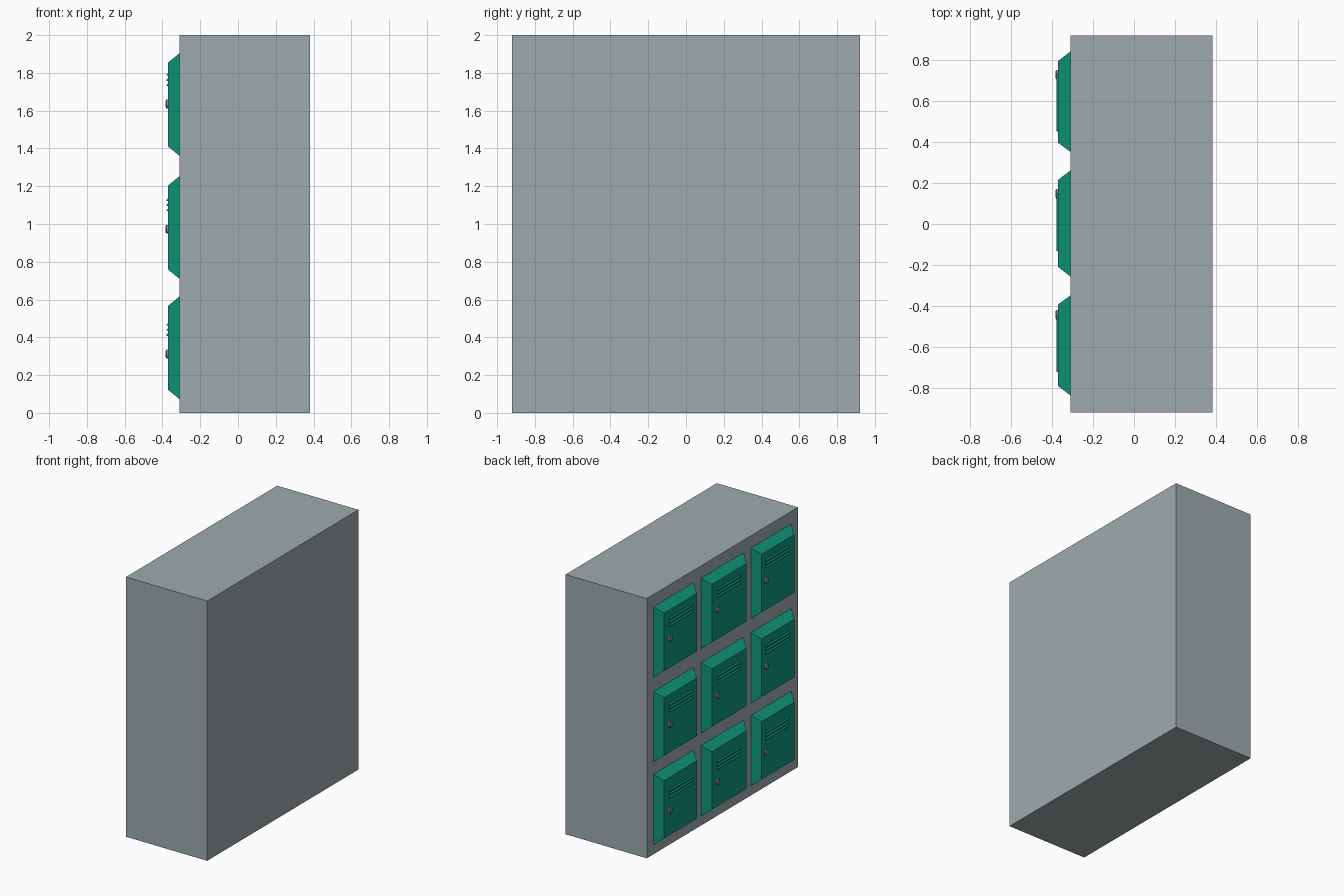
import bpy, bmesh, math
from mathutils import Matrix, Vector

if "Cube" in bpy.data.objects:
    bpy.data.objects.remove(bpy.data.objects["Cube"])


def material(name, rgb):
    m = bpy.data.materials.new(name)
    m.diffuse_color = (*rgb, 1)
    m.use_nodes = True
    m.node_tree.nodes["Principled BSDF"].inputs["Base Color"].default_value = m.diffuse_color
    return m


GREY = material("cabinet grey", (0.345, 0.405, 0.425))
GREEN = material("door green", (0.005, 0.32, 0.21))
METAL = material("knob metal", (0.26, 0.28, 0.29))


def make(name, bm, mat):
    bmesh.ops.recalc_face_normals(bm, faces=bm.faces)
    me = bpy.data.meshes.new(name)
    bm.to_mesh(me)
    bm.free()
    me.materials.append(mat)
    ob = bpy.data.objects.new(name, me)
    bpy.context.collection.objects.link(ob)
    return ob


def taper_box(bm, x0, x1, back, front):
    """Box along x; back and front are (y0, y1, z0, z1) rectangles."""
    rings = []
    for x, (y0, y1, z0, z1) in ((x0, back), (x1, front)):
        rings.append([bm.verts.new((x, y, z)) for y, z in
                      ((y0, z0), (y1, z0), (y1, z1), (y0, z1))])
    a, b = rings
    bm.faces.new(a)
    bm.faces.new(b)
    for i in range(4):
        j = (i + 1) % 4
        bm.faces.new((a[i], a[j], b[j], b[i]))


# Cabinet body
FACE_X, DOOR_X = -0.31, -0.37
bm = bmesh.new()
body = (-0.92, 0.92, 0, 2)
taper_box(bm, FACE_X, 0.382, body, body)
make("cabinet_body", bm, GREY)

# Columns: outer y range, front y range, knob y; rows: outer z range, knob z
columns = [(-0.84, -0.345, -0.79, -0.392, -0.443),
           (-0.26, 0.265, -0.21, 0.215, 0.147),
           (0.348, 0.845, 0.396, 0.795, 0.728)]
rows = [(0.069, 0.62, 0.312), (0.706, 1.257, 0.973), (1.357, 1.908, 1.635)]

for r, (z0, z1, kz) in enumerate(rows):
    for c, (y0, y1, f0, f1, ky) in enumerate(columns):
        tag = f"_{r + 1}_{c + 1}"
        # Door with sloped edges
        bm = bmesh.new()
        taper_box(bm, FACE_X + 0.005, DOOR_X, (y0, y1, z0, z1),
                  (f0, f1, z0 + 0.053, z1 - 0.053))
        make("door" + tag, bm, GREEN)

        # Three vent louvres, sloping out towards the bottom
        bm = bmesh.new()
        for k in range(3):
            z = kz + 0.103 + 0.027 * k
            v0, v1 = ky - 0.278, ky + 0.005
            taper_box(bm, DOOR_X + 0.002, DOOR_X - 0.008,
                      (v0, v1, z - 0.007, z + 0.009),
                      (v0, v1, z - 0.007, z - 0.002))
        make("vent_louvres" + tag, bm, GREEN)

        # Round knob with a softened rim
        bm = bmesh.new()
        turn = Matrix.Rotation(-math.pi / 2, 4, 'Y')
        for rad, depth, x in ((0.023, 0.012, -0.373), (0.018, 0.005, -0.3805)):
            top = rad if depth > 0.01 else 0.016
            bmesh.ops.create_cone(
                bm, cap_ends=True, segments=16, radius1=0.023, radius2=top,
                depth=depth,
                matrix=Matrix.Translation(Vector((x, ky, kz))) @ turn)
        make("knob" + tag, bm, METAL)
